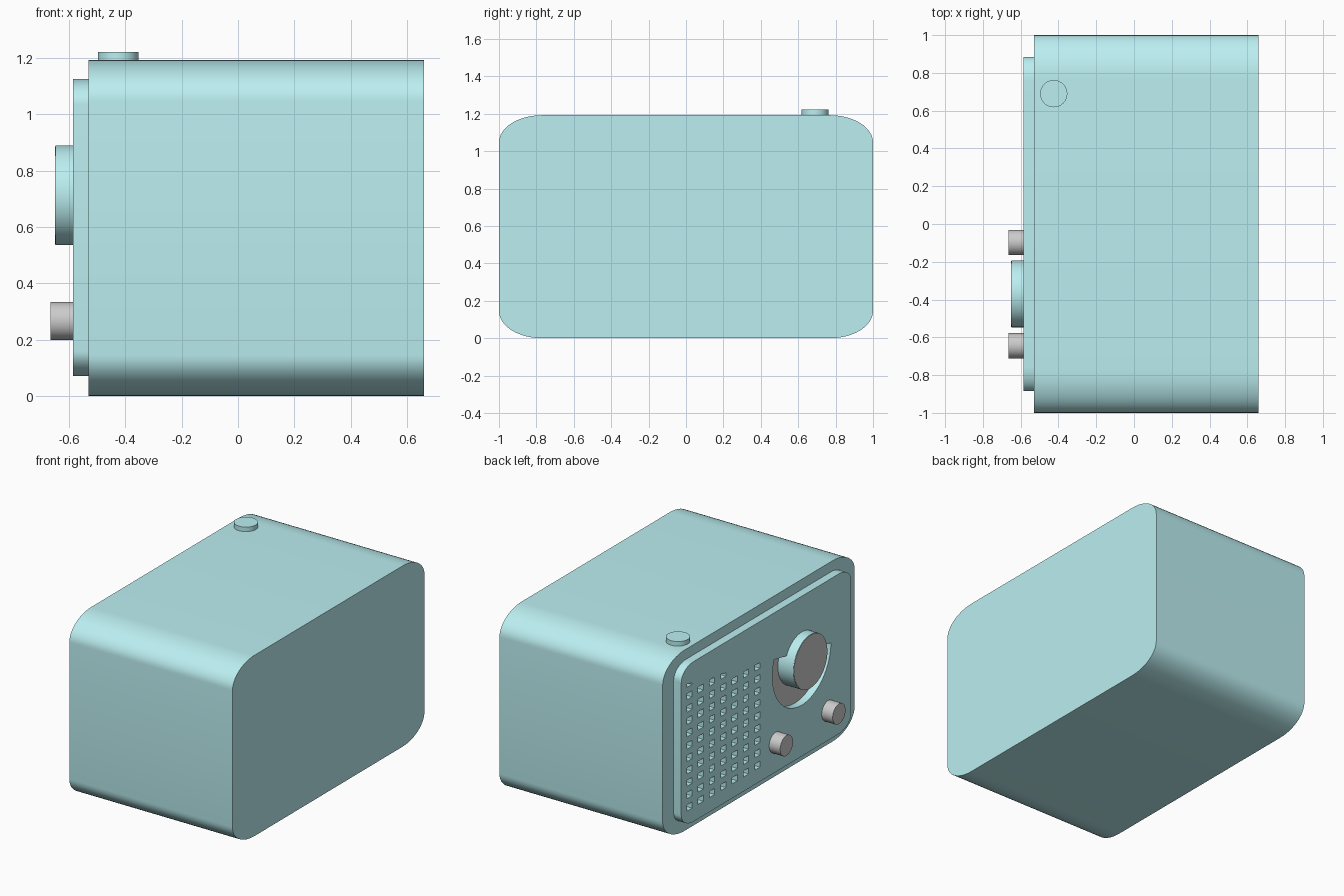
import bpy, bmesh
from math import sin, cos, pi, radians
from mathutils import Matrix

if "Cube" in bpy.data.objects:
    bpy.data.objects.remove(bpy.data.objects["Cube"])

teal = bpy.data.materials.new("teal")
teal.diffuse_color = (0.5, 0.86, 0.88, 1)
teal.use_nodes = True
teal.node_tree.nodes["Principled BSDF"].inputs["Base Color"].default_value = teal.diffuse_color

# local X -> world y, local Y -> world z, local Z -> world x
FACE = Matrix(((0, 0, 1), (1, 0, 0), (0, 1, 0))).to_4x4()


def finish(ob, mat=None):
    if mat:
        ob.data.materials.append(mat)
    bpy.ops.object.select_all(action='DESELECT')
    bpy.context.view_layer.objects.active = ob
    ob.select_set(True)
    bpy.ops.object.shade_smooth_by_angle(angle=radians(35))
    return ob


def rounded(y, z0, z1, ry, rz, n=12):
    """Rounded rectangle outline with elliptical corners."""
    pts = []
    for k, (cy, cz) in enumerate(((y - ry, z1 - rz), (ry - y, z1 - rz),
                                  (ry - y, z0 + rz), (y - ry, z0 + rz))):
        for i in range(n + 1):
            a = (k + i / n) * pi / 2
            pts.append((cy + ry * cos(a), cz + rz * sin(a)))
    return pts


def slab(name, loops, x0, x1, mat=None):
    """Extrude outlines (outer first, then holes) from x0 to x1."""
    cu = bpy.data.curves.new(name, 'CURVE')
    cu.dimensions = '2D'
    cu.fill_mode = 'BOTH'
    cu.extrude = (x1 - x0) / 2
    for loop in loops:
        s = cu.splines.new('POLY')
        s.points.add(len(loop) - 1)
        for p, (y, z) in zip(s.points, loop):
            p.co = (y, z, 0, 1)
        s.use_cyclic_u = True
    tmp = bpy.data.objects.new(name + "_curve", cu)
    bpy.context.collection.objects.link(tmp)
    dg = bpy.context.evaluated_depsgraph_get()
    me = bpy.data.meshes.new_from_object(tmp.evaluated_get(dg))
    bpy.data.objects.remove(tmp)
    bm = bmesh.new()
    bm.from_mesh(me)
    bmesh.ops.remove_doubles(bm, verts=bm.verts, dist=1e-5)
    bmesh.ops.recalc_face_normals(bm, faces=bm.faces)
    bm.transform(Matrix.Translation(((x0 + x1) / 2, 0, 0)) @ FACE)
    bm.to_mesh(me)
    bm.free()
    me.name = name
    ob = bpy.data.objects.new(name, me)
    bpy.context.collection.objects.link(ob)
    return finish(ob, mat)


def cylinder(name, r, depth, loc, rot=(0, pi / 2, 0), mat=None):
    bpy.ops.mesh.primitive_cylinder_add(vertices=48, radius=r, depth=depth,
                                        location=loc, rotation=rot)
    ob = bpy.context.object
    ob.name = name
    return finish(ob, mat)


def slant(y):
    """Slanted line that trims the grille and the dial window."""
    return 0.84 + 0.195 * y


# cabinet
slab("cabinet", [rounded(1.0, 0, 1.192, 0.23, 0.145)], -0.53, 0.66, teal)

# speaker holes, trimmed along the slanted line
holes = []
for c in range(7):
    y = 0.80 - 0.118 * c
    for r in range(11):
        z = 0.185 + 0.0815 * r
        a, b, lo, hi = y - 0.027, y + 0.027, z - 0.02, z + 0.02
        if slant(a) > lo + 0.004:
            holes.append([(a, lo), (b, lo), (b, min(hi, slant(b))), (a, min(hi, slant(a)))])

# dial window: circle segment under the slanted line
DY, DZ, R = -0.37, 0.7125, 0.305
ring = [(DY + R * cos(2 * pi * i / 180), DZ + R * sin(2 * pi * i / 180)) for i in range(180)]
start = next(i for i in range(180) if ring[i - 1][1] < slant(ring[i - 1][0])
             and ring[i][1] >= slant(ring[i][0]))
window = [p for p in ring[start:] + ring[:start] if p[1] < slant(p[0])]

# front plate with the openings and the grey sheet behind them
slab("front_plate", [rounded(0.885, 0.07, 1.125, 0.13, 0.09), window] + holes,
     -0.585, -0.53, teal)
slab("backing_sheet", [rounded(0.86, 0.1, 1.1, 0.1, 0.08)], -0.535, -0.52)

# tuning dial with grey face
cylinder("tuning_dial", 0.177, 0.119, (-0.5885, DY, DZ), mat=teal)
cylinder("dial_face", 0.174, 0.01, (-0.6455, DY, DZ))

# control knobs
for i, y in enumerate((-0.098, -0.645)):
    cylinder(f"control_knob_{i + 1}", 0.067, 0.09, (-0.62, y, 0.266))

# top button
cylinder("top_button", 0.072, 0.05, (-0.425, 0.69, 1.197), (0, 0, 0), teal)
